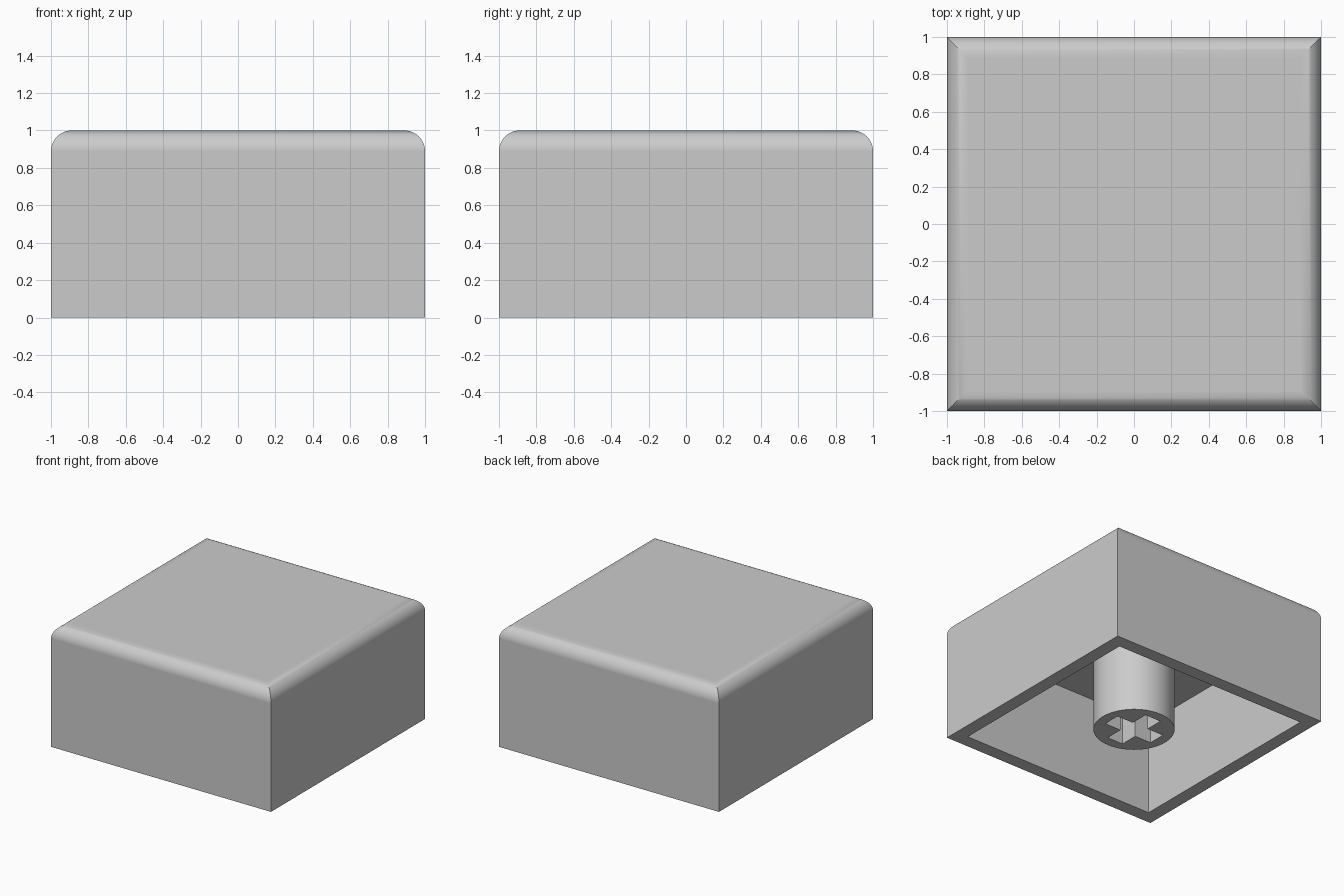
import bpy, bmesh
from math import sin, cos, pi, radians
from mathutils import Matrix, Vector

default = bpy.data.objects.get("Cube")
if default:
    bpy.data.objects.remove(default, do_unlink=True)

UNIT = 1 / 9           # wall thickness and edge radius
CEILING = 7 * UNIT     # underside of the top plate
STEPS = 12

grey = bpy.data.materials.new("light grey plastic")
grey.use_nodes = True
colour = (0.6, 0.6, 0.6, 1)
grey.diffuse_color = colour
grey.node_tree.nodes["Principled BSDF"].inputs["Base Color"].default_value = colour


def make_object(name, bm):
    bmesh.ops.recalc_face_normals(bm, faces=bm.faces)
    mesh = bpy.data.meshes.new(name)
    bm.to_mesh(mesh)
    bm.free()
    mesh.materials.append(grey)
    obj = bpy.data.objects.new(name, mesh)
    bpy.context.collection.objects.link(obj)
    return obj


def activate(obj):
    bpy.ops.object.select_all(action='DESELECT')
    obj.select_set(True)
    bpy.context.view_layer.objects.active = obj


def loft(rings):
    """Skin a stack of equal-length rings and cap both ends."""
    bm = bmesh.new()
    loops = [[bm.verts.new(p) for p in ring] for ring in rings]
    for a, b in zip(loops, loops[1:]):
        for i in range(len(a)):
            j = (i + 1) % len(a)
            bm.faces.new((a[i], a[j], b[j], b[i]))
    bm.faces.new(loops[0])
    bm.faces.new(loops[-1])
    return bm


def square(half, z):
    return [(x * half, y * half, z) for x, y in ((-1, -1), (1, -1), (1, 1), (-1, 1))]


# Hollow cap: inner ceiling, down the inside, up the outside, round the top edge
inner = 1 - UNIT
profile = [(inner, CEILING), (inner, 0), (1, 0)]
for i in range(STEPS + 1):
    t = i / STEPS * pi / 2
    profile.append((inner + UNIT * cos(t), inner + UNIT * sin(t)))
cap = make_object("cap_shell", loft([square(h, z) for h, z in profile]))
activate(cap)
bpy.ops.object.shade_smooth_by_angle(angle=radians(30))
weighted = cap.modifiers.new("flat_panels", 'WEIGHTED_NORMAL')
weighted.keep_sharp = True
weighted.weight = 100

# Round stem reaching from the ceiling to the base
bm = bmesh.new()
bmesh.ops.create_cone(bm, cap_ends=True, segments=64, radius1=2.75 * UNIT,
                      radius2=2.75 * UNIT, depth=CEILING,
                      matrix=Matrix.Translation((0, 0, CEILING / 2)))
stem = make_object("stem", bm)

# Cross-shaped socket cut up into the stem
arm, half = 2 * UNIT, 0.65 * UNIT
outline = [Matrix.Rotation(k * pi / 2, 3, 'Z') @ Vector((x, y, 0))
           for k in range(4) for x, y in ((arm, -half), (arm, half), (half, half))]
cutter = make_object("socket_cutter", loft(
    [[(p.x, p.y, z) for p in outline] for z in (-UNIT, CEILING - 0.01)]))
cutter.hide_render = True

activate(stem)
cut = stem.modifiers.new("socket", 'BOOLEAN')
cut.operation = 'DIFFERENCE'
cut.solver = 'EXACT'
cut.object = cutter
bpy.ops.object.modifier_apply(modifier=cut.name)
bpy.data.objects.remove(cutter, do_unlink=True)
bpy.ops.object.shade_smooth_by_angle(angle=radians(30))
